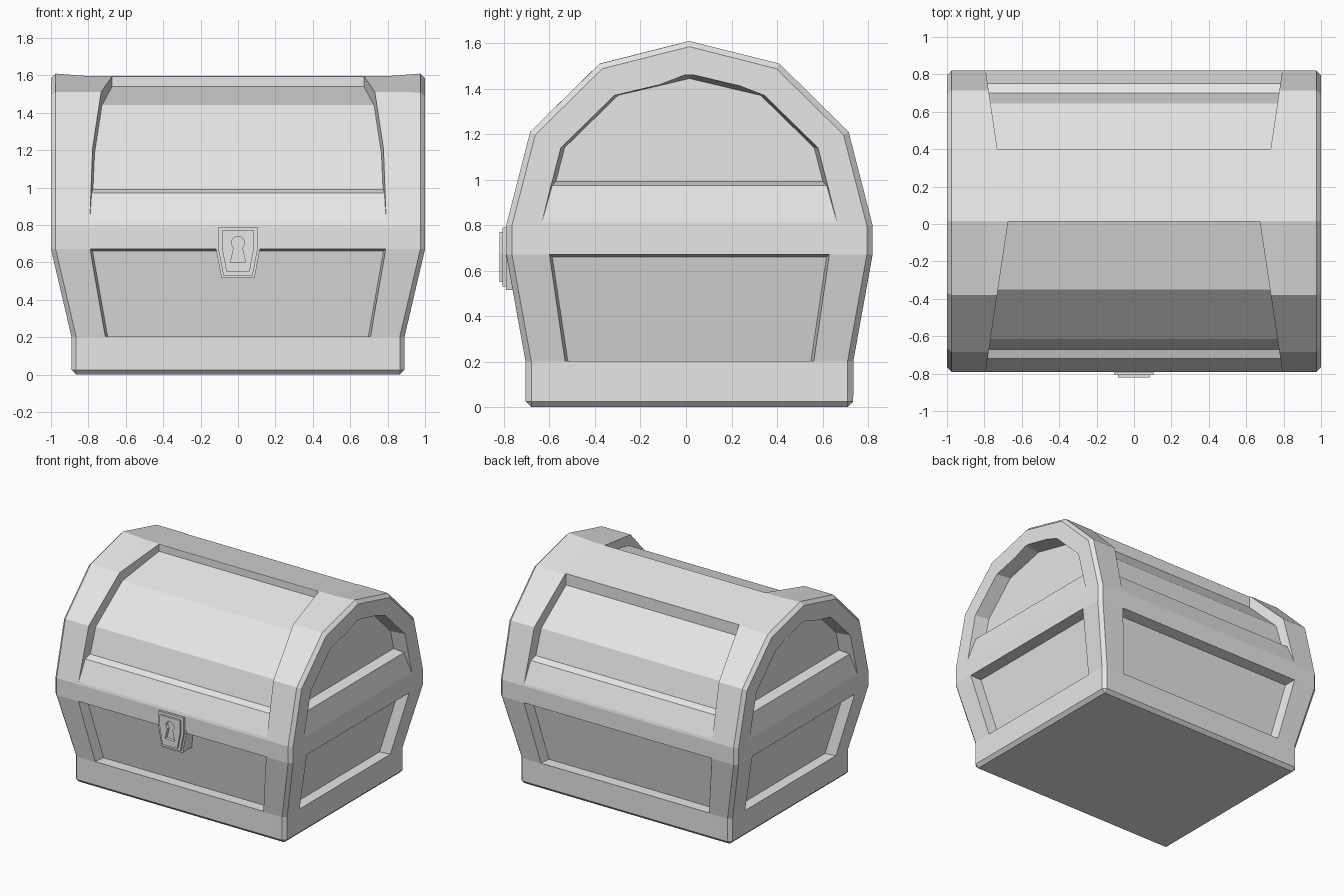
import bpy, bmesh, math

cube = bpy.data.objects.get("Cube")
if cube:
    bpy.data.objects.remove(cube, do_unlink=True)

CY = 0.015      # the chest body sits slightly behind the lock
FAR = 1.2       # outer reach of the recess cutters
DRAFT = 0.15    # slope of the recess walls

grey = bpy.data.materials.new("plain grey")
grey.use_nodes = True
grey.diffuse_color = (0.8, 0.8, 0.8, 1)
grey.node_tree.nodes["Principled BSDF"].inputs["Base Color"].default_value = (0.8, 0.8, 0.8, 1)


def make_object(name, bm):
    bmesh.ops.recalc_face_normals(bm, faces=bm.faces[:])
    mesh = bpy.data.meshes.new(name)
    bm.to_mesh(mesh)
    bm.free()
    mesh.materials.append(grey)
    ob = bpy.data.objects.new(name, mesh)
    bpy.context.collection.objects.link(ob)
    return ob


def cut(ob, cutter):
    """Subtract the cutter and throw it away."""
    cutter.hide_render = True
    mod = ob.modifiers.new("recess", 'BOOLEAN')
    mod.operation = 'DIFFERENCE'
    mod.solver = 'EXACT'
    mod.object = cutter
    bpy.context.view_layer.objects.active = ob
    bpy.ops.object.modifier_apply(modifier=mod.name)
    bpy.data.objects.remove(cutter, do_unlink=True)


def recess_cutter(axis, sign, rows, ref):
    """Stack of rows (z, half width at ref, floor depth), open towards one side."""
    bm = bmesh.new()
    rings = []
    for i, (z, half, floor) in enumerate(rows):
        ring = []
        for side, d in ((-1, floor), (1, floor), (1, FAR), (-1, FAR)):
            u = side * (half + DRAFT * (d - ref))
            zz = z + DRAFT * (d - ref) if i == len(rows) - 1 else z
            co = (u, sign * d + CY, zz) if axis == 'y' else (sign * d, u + CY, zz)
            ring.append(bm.verts.new(co))
        rings.append(ring)
    for a, b in zip(rings, rings[1:]):
        for k in range(4):
            bm.faces.new((a[k], a[(k + 1) % 4], b[(k + 1) % 4], b[k]))
    bm.faces.new(rings[0])
    bm.faces.new(rings[-1])
    return make_object("recess_cutter", bm)


def plate(name, outline, y0, y1):
    """Front-facing outline (x, z) extruded from y0 to y1."""
    bm = bmesh.new()
    front = [bm.verts.new((x, y0, z)) for x, z in outline]
    back = [bm.verts.new((x, y1, z)) for x, z in outline]
    bm.faces.new(front)
    bm.faces.new(back)
    n = len(outline)
    for i in range(n):
        j = (i + 1) % n
        bm.faces.new((front[i], front[j], back[j], back[i]))
    return make_object(name, bm)


def mirrored(half):
    return half + [(-x, z) for x, z in reversed(half)]


# Chest shell: rows of (half depth, z, half width), up to the ridge
ROWS = [(0.72, 0, 0.89), (0.72, 0.2, 0.89), (0.805, 0.67, 1), (0.805, 0.8, 1),
        (0.70, 1.21, 1), (0.395, 1.51, 1), (0, 1.61, 1)]
bm = bmesh.new()
loops = []
for s in (-1, -0.79, 0.79, 1):
    mid = abs(s) < 1
    loop = []
    for side, rows in ((-1, ROWS), (1, ROWS[-2::-1])):
        for y, z, w in rows:
            x = s if mid else s * w
            zz = 1.595 if mid and y == 0 else z
            loop.append(bm.verts.new((x, side * y + CY, zz)))
    loops.append(loop)
n = len(loops[0])
for a, b in zip(loops, loops[1:]):
    for i in range(n):
        j = (i + 1) % n
        bm.faces.new((a[i], a[j], b[j], b[i]))
caps = set()
for loop in (loops[0], loops[-1]):
    for i in range(len(ROWS) - 2):
        caps.add(bm.faces.new((loop[i], loop[i + 1], loop[n - 2 - i], loop[n - 1 - i])))
    r = len(ROWS) - 1
    caps.add(bm.faces.new((loop[r - 1], loop[r], loop[r + 1])))
# Chamfer the end outlines and the bottom rim
rim = []
for e in bm.edges:
    on_end = sum(f in caps for f in e.link_faces) == 1
    a, b = (v.co for v in e.verts)
    on_base = a.z == 0 and b.z == 0 and abs(a.y - b.y) < 1e-5
    if on_end or on_base:
        rim.append(e)
bmesh.ops.recalc_face_normals(bm, faces=bm.faces[:])
bmesh.ops.bevel(bm, geom=rim, offset=0.025, segments=1, profile=0.5, affect='EDGES')
chest = make_object("chest", bm)

# Lower panels on all four sides
for sign in (-1, 1):
    cut(chest, recess_cutter('y', sign, [(0.203, 0.722, 0.637), (0.672, 0.79, 0.722)], 0.805))
    cut(chest, recess_cutter('x', sign, [(0.203, 0.563, 0.808), (0.672, 0.615, 0.917)], 1.0))

# Lid panels: front reaches the ridge, back stops below the top plank
slope = [(0.805, 0.785, 0.806), (0.97, 0.785, 0.735), (0.99, 0.785, 0.685), (1.18, 0.785, 0.63)]
cut(chest, recess_cutter('y', -1, slope + [(1.44, 0.785, 0.365), (1.54, 0.785, 0.004),
                                           (1.9, 0.785, 0.004)], 0.75))
cut(chest, recess_cutter('y', 1, slope + [(1.425, 0.785, 0.385), (1.9, 0.785, 0.385)], 0.75))

# Arched lid ends with a tapering band below
arch = [(0.805, 0.65, 1.002), (0.975, 0.608, 0.965), (0.992, 0.603, 0.89),
        (1.14, 0.565, 0.89), (1.37, 0.33, 0.89), (1.46, 0.02, 0.89)]
for sign in (-1, 1):
    cut(chest, recess_cutter('x', sign, arch, 1.0))

# Lock: backing block, plate and raised face with a keyhole
plate("lock_backing", mirrored([(0.118, 0.69), (0.118, 0.672), (0.088, 0.515)]), -0.792, -0.62)
lock_plate = plate("lock_plate", mirrored([(0.105, 0.79), (0.105, 0.67), (0.078, 0.53)]), -0.806, -0.64)
lock_face = plate("lock_face", mirrored([(0.085, 0.77), (0.085, 0.675), (0.062, 0.55)]), -0.82, -0.80)
arc = [(0.035 * math.sin(math.radians(t)), 0.705 + 0.035 * math.cos(math.radians(t)))
       for t in (15, 45, 75, 105, 140)]
keyhole = mirrored(arc + [(0.04, 0.6)])
for part, depth in ((lock_plate, -0.795), (lock_face, -0.7)):
    cut(part, plate("keyhole_cutter", keyhole, -0.9, depth))
